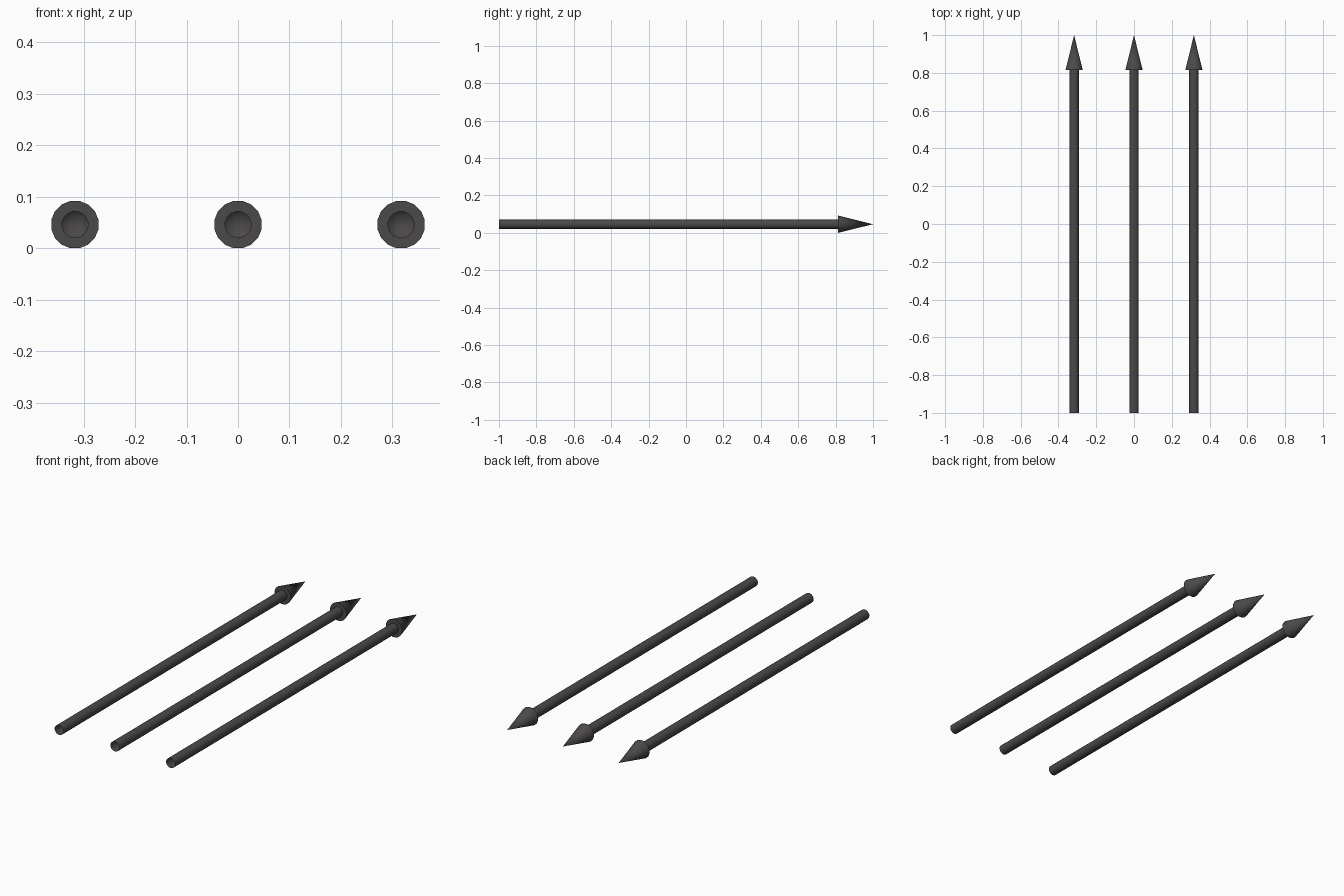
import bpy, bmesh, math

if "Cube" in bpy.data.objects:
    bpy.data.objects.remove(bpy.data.objects["Cube"])

SIDES = 16
R_HEAD, R_SHAFT = 0.0468, 0.0255
Y_BACK, Y_NECK, Y_TIP = -1.0, 0.814, 1.0
SPACING = 0.317

mat = bpy.data.materials.new("dark_grey")
mat.diffuse_color = (0.07, 0.065, 0.065, 1)
mat.use_nodes = True
mat.node_tree.nodes["Principled BSDF"].inputs["Base Color"].default_value = mat.diffuse_color


def ring(bm, r, y):
    return [bm.verts.new((r * math.cos(2 * math.pi * (i + 0.5) / SIDES), y,
                          r * math.sin(2 * math.pi * (i + 0.5) / SIDES)))
            for i in range(SIDES)]


def arrow(name, x):
    bm = bmesh.new()
    # open hollow shaft, flat shoulder behind the head
    rings = [ring(bm, R_SHAFT, Y_BACK), ring(bm, R_SHAFT, Y_NECK), ring(bm, R_HEAD, Y_NECK)]
    for a, b in zip(rings, rings[1:]):
        for i in range(SIDES):
            j = (i + 1) % SIDES
            bm.faces.new((a[i], b[i], b[j], a[j]))
    # pointed head
    tip = bm.verts.new((0, Y_TIP, 0))
    for i in range(SIDES):
        bm.faces.new((rings[2][i], tip, rings[2][(i + 1) % SIDES]))
    me = bpy.data.meshes.new(name)
    bm.to_mesh(me)
    bm.free()
    me.materials.append(mat)
    ob = bpy.data.objects.new(name, me)
    ob.location = (x, 0, R_HEAD * math.cos(math.pi / SIDES))
    bpy.context.collection.objects.link(ob)
    bpy.ops.object.select_all(action='DESELECT')
    ob.select_set(True)
    bpy.context.view_layer.objects.active = ob
    bpy.ops.object.shade_smooth_by_angle(angle=math.radians(30))


for name, k in (("left_arrow", -1), ("middle_arrow", 0), ("right_arrow", 1)):
    arrow(name, k * SPACING)
